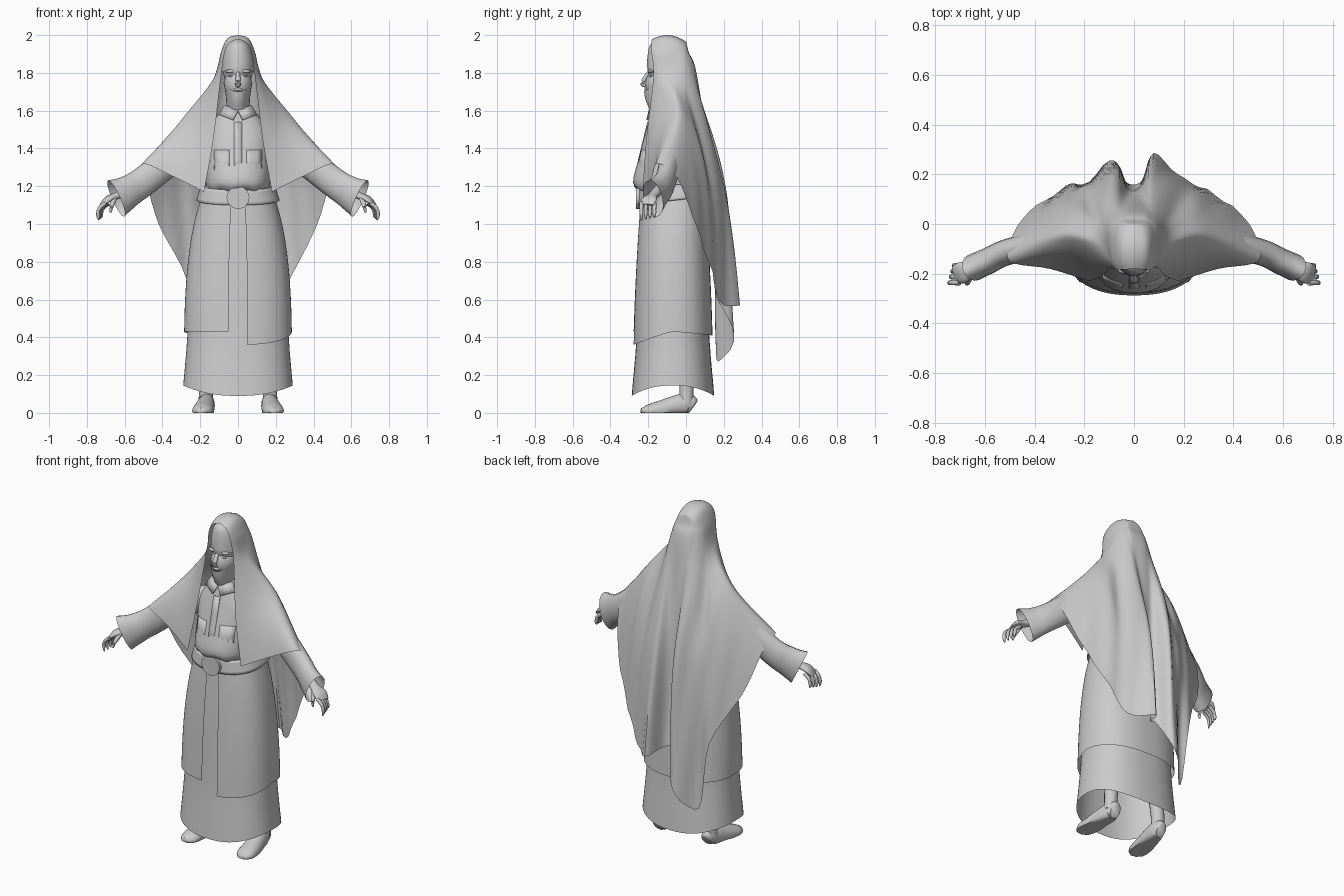
import bpy, bmesh, math
from math import sin, cos, pi
from mathutils import Vector

if "Cube" in bpy.data.objects:
    bpy.data.objects.remove(bpy.data.objects["Cube"])

shade = (0.6, 0.6, 0.6, 1)
grey = bpy.data.materials.new("plain_grey")
grey.use_nodes = True
grey.diffuse_color = shade
grey.node_tree.nodes["Principled BSDF"].inputs["Base Color"].default_value = shade


def finish(name, bm, cloth=0):
    bmesh.ops.remove_doubles(bm, verts=bm.verts, dist=0.0005)
    bmesh.ops.recalc_face_normals(bm, faces=bm.faces)
    mesh = bpy.data.meshes.new(name)
    bm.to_mesh(mesh)
    bm.free()
    mesh.materials.append(grey)
    mesh.shade_smooth()
    mesh.set_sharp_from_angle(angle=math.radians(60))
    part = bpy.data.objects.new(name, mesh)
    bpy.context.collection.objects.link(part)
    if cloth:
        thicken = part.modifiers.new("cloth", "SOLIDIFY")
        thicken.thickness = cloth
        thicken.offset = 0


def spline(points, steps):
    """Smooth curve through points of any dimension."""
    curve = []
    for i in range(len(points) - 1):
        before, start = points[max(i - 1, 0)], points[i]
        end, after = points[i + 1], points[min(i + 2, len(points) - 1)]
        for k in range(steps):
            t = k / steps
            curve.append(tuple(
                q + t / 2 * (r - p + t * (2 * p - 5 * q + 4 * r - s + t * (3 * (q - r) + s - p)))
                for p, q, r, s in zip(before, start, end, after)))
    return curve + [tuple(points[-1])]


def skin(name, rows, loop=False, caps=False, cloth=0):
    """Quads between neighbouring rows of points."""
    bm = bmesh.new()
    grid = [[bm.verts.new(point) for point in row] for row in rows]
    count = len(rows[0])
    for upper, lower in zip(grid, grid[1:]):
        for j in range(count if loop else count - 1):
            k = (j + 1) % count
            bm.faces.new((upper[j], upper[k], lower[k], lower[j]))
    if caps:
        bm.faces.new(grid[0])
        bm.faces.new(grid[-1])
    finish(name, bm, cloth)


def shell(name, rings, gap=0, shift=None, square=0.85, segments=64, cloth=0):
    """Upright shell; rings are (z, half width, front y, back y), angle zero faces front."""
    profile, rows = spline(rings, 4), []
    for i, (z, width, front, back) in enumerate(profile):
        row = []
        for j in range(segments + bool(gap)):
            angle = gap + 2 * (pi - gap) * j / segments
            across = math.copysign(abs(sin(angle)) ** square, sin(angle))
            along = math.copysign(abs(cos(angle)) ** square, cos(angle))
            drop = shift(angle, i / (len(profile) - 1)) if shift else 0
            row.append((width * across, (front + back) / 2 + along * (front - back) / 2, z + drop))
        rows.append(row)
    skin(name, rows, loop=not gap, cloth=cloth)


def limb(name, points, side=1, segments=16, caps=True):
    """Tube along a path; points are (x, y, z, radius up, radius sideways)."""
    path, rows = spline(points, 5), []
    centres = [Vector((side * p[0], p[1], p[2])) for p in path]
    for i, centre in enumerate(centres):
        ahead = (centres[min(i + 1, len(path) - 1)] - centres[max(i - 1, 0)]).normalized()
        across = ahead.cross(Vector((0, 1, 0) if abs(ahead.z) > 0.93 else (0, 0, 1))).normalized()
        up = across.cross(ahead)
        tall, wide = path[i][3:]
        angles = [2 * pi * j / segments for j in range(segments)]
        ring = [centre + up * tall * sin(a) + across * wide * cos(a) for a in angles]
        # Soles stay flat on the ground
        rows.append([(x, y, max(z, 0)) for x, y, z in ring])
    skin(name, rows, loop=True, caps=caps)


def ellipsoid(name, centre, size):
    bm = bmesh.new()
    bmesh.ops.create_uvsphere(bm, u_segments=32, v_segments=20, radius=1)
    for vert in bm.verts:
        vert.co = Vector(a * b + c for a, b, c in zip(vert.co, size, centre))
    finish(name, bm)


def robe(z, out=0):
    """Cross-section of the robe at a height: straight below, drawn in at the waist."""
    rise = z / 1.2
    return z, 0.28 - 0.11 * rise ** 4 + out, -0.278 + 0.05 * rise ** 2 - out, 0.14 - 0.05 * rise ** 2 + out


# Skirt, its hem lifted at the sides
def skirt_hem(angle, down):
    return -0.055 * down ** 4 * cos(angle) ** 2


shell("skirt", [robe(1.1, -0.01), robe(0.8, -0.01), robe(0.4, -0.01), robe(0.145, 0.01)], shift=skirt_hem)


# Open coat, longer on its left side
def coat_hem(angle, down):
    front = 0.07 if angle < pi else 0
    return -down ** 3 * (front * max(0, cos(angle)) + 0.02 * max(0, -cos(angle)))


shell("coat", [robe(z, 0.007) for z in (1.2, 1, 0.8, 0.6, 0.43)], gap=0.13, shift=coat_hem)


# Belt dipping to a round buckle
def belt_dip(angle, down):
    return 0.025 - 0.025 * cos(angle)


shell("belt", [robe(1.18, 0.014), robe(1.1, 0.014)], shift=belt_dip, cloth=0.008)
bm = bmesh.new()
bmesh.ops.create_cone(bm, cap_ends=True, segments=32, radius1=0.06, radius2=0.06, depth=0.02)
for vert in bm.verts:
    vert.co = Vector((vert.co.x, vert.co.z - 0.256, vert.co.y + 1.14))
finish("buckle", bm)


# Blouse bulging over the belt
def blouse_folds(angle, down):
    return 0.008 * sin(9 * angle) * down ** 3


shell("blouse", [(1.64, 0.05, -0.17, -0.03), (1.5, 0.16, -0.21, 0.04), (1.35, 0.17, -0.25, 0.07),
                 (1.22, 0.17, -0.28, 0.09), (1.17, 0.16, -0.24, 0.08)], shift=blouse_folds)


def on_blouse(x, z):
    """Point just in front of the blouse."""
    slope = 1.5 - z
    middle, depth = -0.085 - 0.04 * slope, 0.127 + 0.2 * slope
    return x, middle - depth * (1 - abs(x / 0.17) ** 2.35) ** 0.425, z


placket_heights = (1.54, 1.45, 1.35, 1.24)
skin("placket", [[on_blouse(x, z) for x in (-0.02, 0, 0.02)] for z in placket_heights], cloth=0.006)

# Head, cap, chin wrap and face
ellipsoid("skull", (0, -0.1, 1.83), (0.08, 0.105, 0.13))
ellipsoid("jaw", (0, -0.13, 1.74), (0.073, 0.085, 0.09))
ellipsoid("neck", (0, -0.1, 1.63), (0.06, 0.07, 0.12))
ellipsoid("lips", (0, -0.21, 1.712), (0.025, 0.01, 0.008))


def rise_to_ears(angle, down):
    return 0.05 * (1 - down) * sin(angle) ** 2


def drop_to_ears(angle, down):
    return -0.6 * rise_to_ears(angle, down)


shell("cap", [(1.83, 0.085, -0.208, 0), (1.9, 0.082, -0.202, 0), (1.955, 0.06, -0.185, -0.02),
              (1.985, 0.01, -0.12, -0.08)], shift=drop_to_ears, square=1)
shell("chin_wrap", [(1.7, 0.077, -0.222, 0), (1.65, 0.064, -0.212, 0), (1.58, 0.06, -0.18, 0)],
      shift=rise_to_ears, square=1)
limb("nose", [(0, -0.2, 1.8, 0.01, 0.01), (0, -0.23, 1.745, 0.012, 0.015), (0, -0.21, 1.73, 0.008, 0.01)])

# Paired parts
fingers = ("index", "middle", "ring", "little")
for label, side in (("left_", 1), ("right_", -1)):
    ellipsoid(label + "eye", (side * 0.034, -0.186, 1.782), (0.016, 0.01, 0.006))
    ellipsoid(label + "brow", (side * 0.036, -0.183, 1.808), (0.03, 0.017, 0.01))
    collar = ([(0, -0.195, 1.6), (0.07, -0.15, 1.63)], [(0.025, -0.208, 1.55), (0.1, -0.17, 1.58)])
    skin(label + "collar", [[(side * x, y, z) for x, y, z in row] for row in collar], cloth=0.006)
    pocket = [[on_blouse(side * x, z) for x in (0.045, 0.07, 0.1, 0.125)] for z in (1.39, 1.33, 1.26)]
    skin(label + "pocket", pocket, cloth=0.006)

    # Sleeve with an open cuff
    limb(label + "sleeve", [(0.08, -0.05, 1.46, 0.07, 0.07), (0.3, -0.07, 1.375, 0.08, 0.06),
                            (0.5, -0.11, 1.225, 0.08, 0.053), (0.59, -0.15, 1.165, 0.09, 0.053),
                            (0.645, -0.175, 1.135, 0.107, 0.055)], side, caps=False)

    # Hand with curled fingers
    limb(label + "palm", [(0.55, -0.135, 1.19, 0.03, 0.03), (0.64, -0.175, 1.15, 0.02, 0.027),
                          (0.69, -0.195, 1.13, 0.017, 0.043), (0.72, -0.205, 1.1, 0.008, 0.036)], side)
    for k, finger in enumerate(fingers):
        y, tip = 0.023 * k - 0.236, 0.742 - 0.006 * k
        limb(label + finger + "_finger", [
            (tip - 0.04, y, 1.11, 0.011, 0.011), (tip - 0.01, y, 1.085, 0.01, 0.01),
            (tip, y, 1.05, 0.009, 0.009), (tip - 0.005, y, 1.02 + 0.005 * k, 0.004, 0.004)], side)
    limb(label + "thumb", [(0.655, -0.2, 1.135, 0.014, 0.014), (0.67, -0.235, 1.09, 0.011, 0.011),
                           (0.675, -0.24, 1.06, 0.004, 0.004)], side)

    # Leg and shoe
    limb(label + "leg", [(0.17, 0, 0.05, 0.04, 0.04), (0.165, 0, 0.2, 0.04, 0.04),
                         (0.12, -0.04, 0.9, 0.08, 0.08)], side)
    limb(label + "shoe", [(0.165, 0.037, 0.03, 0.04, 0.03), (0.165, 0, 0.045, 0.06, 0.042),
                          (0.18, -0.12, 0.02, 0.05, 0.055), (0.19, -0.2, 0.01, 0.034, 0.053),
                          (0.195, -0.237, 0.01, 0.015, 0.025)], side)

# Veil: each guide line runs from the crown past the temple to a shoulder and a hem point
falls = [
    ((0.13, -0.21, 1.45), (0.18, -0.23, 1.17)), ((0.2, -0.16, 1.5), (0.34, -0.18, 1.25)),
    ((0.27, -0.08, 1.56), (0.5, -0.15, 1.32)), ((0.28, -0.02, 1.56), (0.49, -0.05, 1.25)),
    ((0.26, 0.07, 1.4), (0.42, 0.05, 1)), ((0.21, 0.13, 1.2), (0.27, 0.15, 0.7)),
    ((0.15, 0.16, 1.2), (0.2, 0.18, 0.58)), ((0.07, 0.205, 1.2), (0.08, 0.28, 0.57)),
    ((0.025, 0.14, 1.2), (0.03, 0.18, 0.6))]


def guide(index, side):
    angle = 0.65 + 0.29 * index
    s, c = sin(angle), cos(angle)
    crown = (0, -0.1 - 0.1 * c, 2 - 0.035 * c * c)
    round_top = (side * 0.055 * s ** 0.5, -0.1 - 0.105 * c, 1.983 - 0.035 * c * c)
    brow = (side * 0.09 * s ** 0.5, -0.095 - 0.11 * c, 1.91)
    temple = (side * 0.13 * s ** 0.7, -0.07 - 0.13 * c, 1.77)
    shoulder, hem = [(side * x, y, z) for x, y, z in falls[index]]
    # The back fold on the right trails longer and lies flatter
    if side < 0 and index > 5:
        trail = (8 - index) / 2
        hem = (hem[0], hem[1] - 0.02, hem[2] - 0.3 * trail)
    return [crown, round_top, brow, temple, shoulder, hem]


order = range(len(falls))
lines = [spline(guide(i, 1), 12) for i in order] + [spline(guide(i, -1), 12) for i in reversed(order)]
veil = []
for i, level in enumerate(zip(*lines)):
    down = i / (len(lines[0]) - 1)
    # Soft ripples in the cloth at the back
    veil.append([(x, y + 0.007 * down * sin(55 * x + 5 * z) * min(1, max(0, 8 * y)), z)
                 for x, y, z in spline(level, 5)])
skin("veil", veil)
